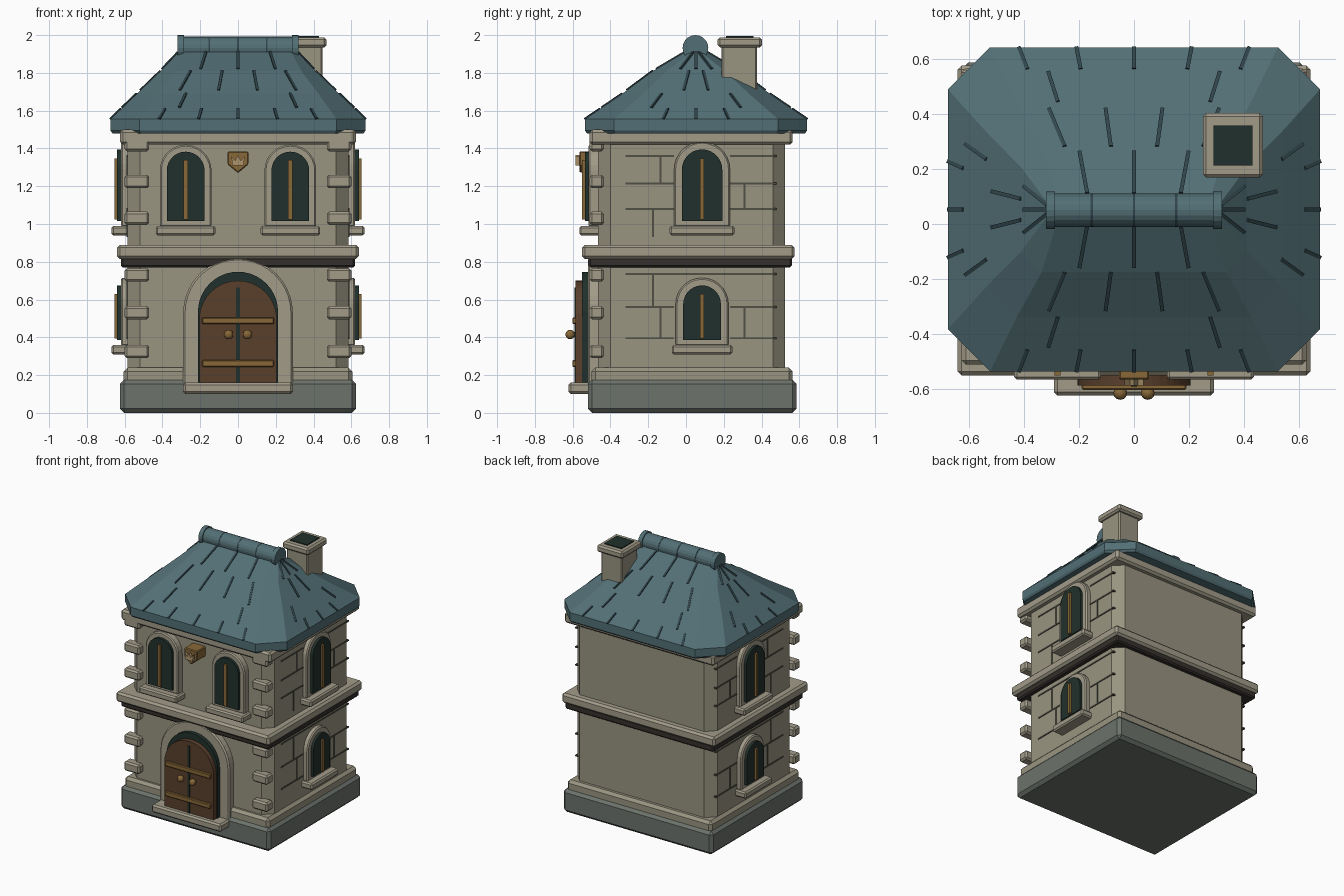
import bpy, bmesh, math
from mathutils import Vector

if "Cube" in bpy.data.objects:
    bpy.data.objects.remove(bpy.data.objects["Cube"])


def material(name, rgb):
    m = bpy.data.materials.new(name)
    m.diffuse_color = (*rgb, 1)
    m.use_nodes = True
    m.node_tree.nodes["Principled BSDF"].inputs["Base Color"].default_value = m.diffuse_color
    return m


STONE = material("stone", (0.36, 0.33, 0.25))
WALL = material("wall_stone", (0.32, 0.30, 0.22))
BASE = material("base_stone", (0.15, 0.17, 0.15))
ROOF = material("roof_slate", (0.085, 0.16, 0.18))
SEAM = material("slate_seam", (0.03, 0.06, 0.07))
DARK = material("dark_glass", (0.015, 0.03, 0.025))
SHADOW = material("dark_trim", (0.035, 0.03, 0.025))
MORTAR = material("mortar", (0.08, 0.08, 0.06))
WOOD = material("door_wood", (0.10, 0.05, 0.025))
BRASS = material("brass", (0.25, 0.14, 0.04))
CREAM = material("pale_brass", (0.42, 0.30, 0.15))


def finish(name, bm, mat, bevel=0.0):
    bmesh.ops.recalc_face_normals(bm, faces=bm.faces)
    me = bpy.data.meshes.new(name)
    bm.to_mesh(me)
    bm.free()
    me.materials.append(mat)
    ob = bpy.data.objects.new(name, me)
    bpy.context.collection.objects.link(ob)
    if bevel:
        b = ob.modifiers.new("bevel", "BEVEL")
        b.width, b.segments, b.limit_method = bevel, 1, "ANGLE"
    return ob


def loft(name, rings, mat, bevel=0.0):
    bm = bmesh.new()
    loops = [[bm.verts.new(p) for p in r] for r in rings]
    n = len(loops[0])
    for a, b in zip(loops, loops[1:]):
        for i in range(n):
            bm.faces.new((a[i], a[(i + 1) % n], b[(i + 1) % n], b[i]))
    bm.faces.new(loops[0])
    bm.faces.new(loops[-1])
    return finish(name, bm, mat, bevel)


def box(name, x, y, z, mat, bevel=0.0):
    rings = [[(x[0], y[0], h), (x[1], y[0], h), (x[1], y[1], h), (x[0], y[1], h)] for h in z]
    return loft(name, rings, mat, bevel)


def octagon(hx, hy, c, z, cy):
    q = [(hx, hy - c), (hx - c, hy), (c - hx, hy), (-hx, hy - c)]
    return [(x, y + cy, z) for x, y in q + [(-x, -y) for x, y in q]]


# Places (across, outward, up) on the front, right or left wall
def place(side, c, u, d, z):
    return {"front": (c + u, -d, z), "right": (d, c + u, z), "left": (-d, c + u, z)}[side]


def slab(name, side, c, pts, d0, d1, mat, bevel=0.0):
    return loft(name, [[place(side, c, u, d, z) for u, z in pts] for d in (d0, d1)], mat, bevel)


def rect(h, z0, z1, u=0):
    return [(u - h, z0), (u + h, z0), (u + h, z1), (u - h, z1)]


def arch(h, z0, spring, n=14):
    return [(-h, z0), (h, z0)] + [(h * math.cos(math.pi * i / n), spring + h * math.sin(math.pi * i / n))
                                  for i in range(n + 1)]


def window(name, side, c, wall, h, hf, z0, spring, hs):
    slab(name + "_frame", side, c, arch(hf, z0 - 0.03, spring), wall - 0.05, wall + 0.04, STONE, 0.008)
    slab(name + "_pane", side, c, arch(h, z0, spring), wall, wall + 0.06, DARK)
    slab(name + "_mullion", side, c, rect(0.011, z0 + 0.01, spring + h * 0.55), wall, wall + 0.075, BRASS)
    slab(name + "_sill", side, c, rect(hs, z0 - 0.075, z0 - 0.025), wall - 0.04, wall + 0.09, STONE, 0.01)


# Base, walls and horizontal mouldings
box("base", (-0.625, 0.625), (-0.52, 0.585), (0, 0.175), BASE, 0.022)
box("plinth", (-0.605, 0.605), (-0.5, 0.565), (0.15, 0.24), WALL, 0.02)
loft("walls", [octagon(0.585, 0.495, 0.065, z, 0.03) for z in (0.2, 1.5)], WALL)
box("band_shadow", (-0.62, 0.62), (-0.515, 0.56), (0.77, 0.83), SHADOW, 0.01)
box("band", (-0.64, 0.64), (-0.55, 0.575), (0.815, 0.89), STONE, 0.015)
box("cornice", (-0.625, 0.625), (-0.51, 0.565), (1.42, 1.5), STONE, 0.015)

# Corner quoins on the front edges
for s in (-1, 1):
    for i, z in enumerate((0.325, 0.53, 0.73, 1.03, 1.225, 1.42)):
        xs = sorted((s * 0.47, s * 0.6))
        box(f"quoin_{s}_{i}", xs, (-0.51, -0.435), (z - 0.035, z + 0.035), STONE, 0.012)

# Windows
for s, side in ((-1, "left"), (1, "right")):
    window(f"front_window_{side}", "front", s * 0.277, 0.475, 0.1, 0.137, 1.015, 1.283, 0.158)
    window(f"{side}_upper_window", side, 0.085, 0.58, 0.107, 0.148, 1.015, 1.288, 0.172)
    window(f"{side}_lower_window", side, 0.085, 0.58, 0.1, 0.14, 0.385, 0.575, 0.16)
    # Mortar lines on the side walls
    for i, z in enumerate((0.395, 0.56, 0.735, 1.08, 1.215, 1.36)):
        half = 0.148
        cuts = [(-0.32, 0.48)] if i == 2 else [(-0.32, 0.085 - half), (0.085 + half, 0.48)]
        for j, (a, b) in enumerate(cuts):
            slab(f"course_{side}_{i}_{j}", side, 0, rect((b - a) / 2, z - 0.005, z + 0.005, (a + b) / 2),
                 0.57, 0.59, MORTAR)
    for i, (y, a, b) in enumerate(((-0.175, 0.56, 0.735), (0.31, 0.395, 0.56), (-0.135, 0.395, 0.56),
                                   (-0.175, 0.93, 1.08), (0.31, 1.08, 1.215), (-0.135, 1.215, 1.36))):
        slab(f"joint_{side}_{i}", side, 0, rect(0.005, a, b, y), 0.57, 0.59, MORTAR)

# Door, surround and step
slab("door_surround", "front", 0, arch(0.29, 0.12, 0.53, 20), 0.42, 0.52, STONE, 0.01)
slab("door_recess", "front", 0, arch(0.212, 0.15, 0.535, 20), 0.45, 0.55, DARK)
slab("door", "front", 0, arch(0.205, 0.15, 0.495, 20), 0.5, 0.585, WOOD)
slab("door_gap", "front", 0, rect(0.01, 0.16, 0.665), 0.55, 0.59, DARK)
for i, z in enumerate((0.262, 0.488)):
    slab(f"door_strap_{i}", "front", 0, rect(0.19, z - 0.018, z + 0.018), 0.55, 0.602, BRASS, 0.005)
slab("door_step", "front", 0, rect(0.29, 0.1, 0.16), 0.45, 0.622, STONE, 0.012)
for s in (-1, 1):
    bm = bmesh.new()
    bmesh.ops.create_uvsphere(bm, u_segments=12, v_segments=8, radius=0.025)
    bmesh.ops.translate(bm, verts=bm.verts, vec=(s * 0.05, -0.613, 0.415))
    finish(f"door_knob_{s}", bm, BRASS)

# Shield plaque with a small crown
slab("shield", "front", 0, [(-0.055, 1.385), (-0.055, 1.315), (0, 1.27), (0.055, 1.315), (0.055, 1.385)],
     0.45, 0.565, BRASS, 0.006)
slab("crown", "front", 0, [(-0.03, 1.31), (0.03, 1.31), (0.035, 1.36), (0.015, 1.335), (0, 1.365),
                           (-0.015, 1.335), (-0.035, 1.36)], 0.55, 0.585, CREAM)

# Hipped roof with chamfered corners
RY = 0.053
ROWS = [(1.555, 0.675, 0.588, 0.153), (1.69, 0.535, 0.39, 0.11), (1.81, 0.41, 0.228, 0.075), (1.915, 0.31, 0.05, 0.03)]
rings = [octagon(0.665, 0.578, 0.15, 1.48, RY), octagon(0.675, 0.588, 0.153, 1.495, RY)]
rings += [octagon(hx, hy, c, z, RY) for z, hx, hy, c in ROWS]
loft("roof", rings, ROOF)


# Thin slate seams lying on the slopes, staggered by row
def seam(name, p, q, w=0.007):
    p, q = Vector(p), Vector(q)
    side = (q - p).cross(Vector((0, 0, 1))).normalized()
    up = side.cross(q - p).normalized() * 0.006
    side *= w
    loft(name, [[e - side - up, e + side - up, e + side + up, e - side + up] for e in (p, q)], SEAM)


SPREADS = [((0.0, 0.4), (-0.8, -0.4, 0, 0.4, 0.8)), ((0.45, 1.0), (-0.65, 0.65)),
           ((0.15, 1.0), (-0.75, -0.25, 0.25, 0.75)), ((0.1, 0.95), (-0.6, 0, 0.6))]
for k, ((f0, f1), us) in enumerate(SPREADS):
    r = max(0, k - 1)
    a, b = ROWS[r], ROWS[r + 1]
    z0, x0, y0, c0 = [p + (q - p) * f0 for p, q in zip(a, b)]
    z1, x1, y1, c1 = [p + (q - p) * f1 for p, q in zip(a, b)]
    for s in (-1, 1):
        for i, u in enumerate(us):
            seam(f"seam_y{k}_{s}_{i}", (u * (x0 - c0), RY + s * y0, z0), (u * (x1 - c1), RY + s * y1, z1))
            if abs(u) < 0.7:
                seam(f"seam_x{k}_{s}_{i}", (s * x0, RY + u * (y0 - c0), z0), (s * x1, RY + u * (y1 - c1), z1))


# Ridge roll with end caps and joints
def roll(name, x0, x1, r, mat):
    loft(name, [[(x, RY - 0.003 + r * math.cos(math.tau * i / 20), 1.932 + r * math.sin(math.tau * i / 20))
                 for i in range(20)] for x in (x0, x1)], mat)


roll("ridge", -0.3, 0.3, 0.06, ROOF)
for x in (-0.153, 0, 0.153):
    roll("ridge_joint", x - 0.004, x + 0.004, 0.0615, SEAM)
for s in (-1, 1):
    roll("ridge_end", s * 0.303 - 0.016, s * 0.303 + 0.016, 0.068, ROOF)

# Chimney
box("chimney_shaft", (0.273, 0.447), (0.188, 0.377), (1.6, 1.95), WALL, 0.008)
box("chimney_cap", (0.25, 0.468), (0.168, 0.402), (1.935, 1.988), STONE, 0.012)
box("chimney_flue", (0.288, 0.43), (0.212, 0.358), (1.95, 1.995), DARK)
